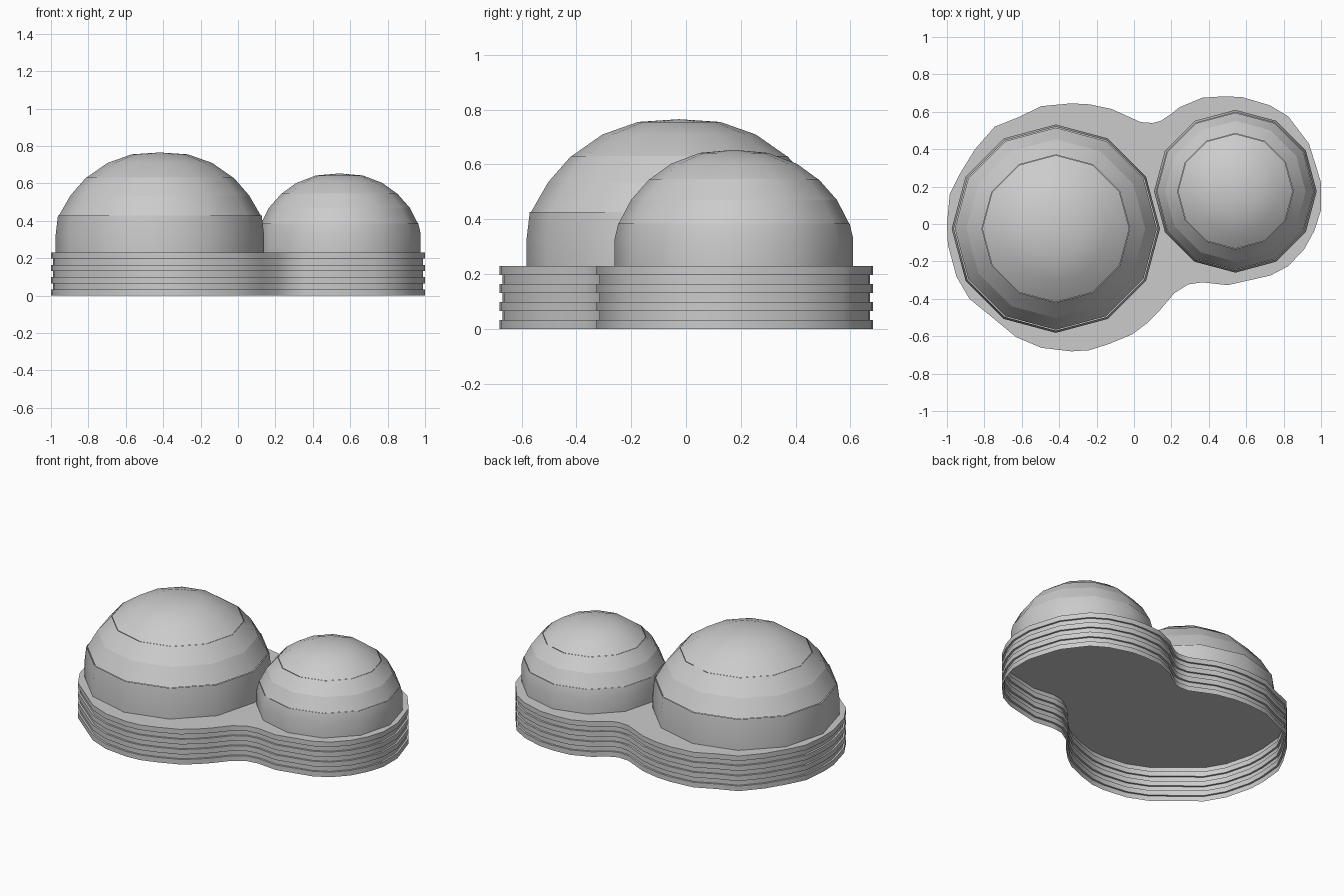
import bpy, bmesh, math
from mathutils import Vector

if "Cube" in bpy.data.objects:
    bpy.data.objects.remove(bpy.data.objects["Cube"])


def finish(name, bm, angle):
    me = bpy.data.meshes.new(name)
    bm.to_mesh(me)
    bm.free()
    ob = bpy.data.objects.new(name, me)
    bpy.context.collection.objects.link(ob)
    bpy.ops.object.select_all(action='DESELECT')
    ob.select_set(True)
    bpy.context.view_layer.objects.active = ob
    bpy.ops.object.shade_smooth_by_angle(angle=math.radians(angle))
    return ob


def skin(bm, a, b):
    n = len(a)
    for i in range(n):
        j = (i + 1) % n
        bm.faces.new((a[i], a[j], b[j], b[i]))


def dome(name, cx, cy, bands, top, sides=12):
    """Open-bottomed dome; each band is shaded on its own, with a crease between."""
    bm = bmesh.new()
    for band in bands:
        rings = [[bm.verts.new((cx + r * math.cos(math.tau * i / sides),
                                cy + r * math.sin(math.tau * i / sides), z))
                  for i in range(sides)] for r, z in band]
        for a, b in zip(rings, rings[1:]):
            skin(bm, a, b)
    tip = bm.verts.new((cx, cy, top))
    for i in range(sides):
        bm.faces.new((rings[-1][i], rings[-1][(i + 1) % sides], tip))
    return finish(name, bm, 31)


# Ribbed base: rounded two-lobed outline, counter-clockwise from the left end
outline = [(-1, 0), (-.995, -.11), (-.95, -.28), (-.88, -.4), (-.745, -.51),
           (-.63, -.605), (-.495, -.662), (-.335, -.681), (-.24, -.675),
           (-.13, -.64), (-.01, -.59), (.07, -.53), (.135, -.465),
           (.215, -.37), (.29, -.323), (.365, -.312), (.5, -.327), (.62, -.3),
           (.73, -.275), (.825, -.225), (.91, -.135), (.965, -.035), (1, .075),
           (1, .22), (.97, .32), (.935, .43), (.825, .575), (.725, .635),
           (.58, .678), (.485, .683), (.365, .675), (.245, .625), (.2, .59),
           (.14, .55), (.1, .54), (.035, .545), (-.12, .615), (-.24, .64),
           (-.335, .645), (-.495, .63), (-.62, .57), (-.745, .52),
           (-.85, .4), (-.93, .27), (-.985, .16)]
pts = [Vector(p) for p in outline]
inner = []
for i, p in enumerate(pts):
    t = (pts[(i + 1) % len(pts)] - pts[i - 1]).normalized()
    inner.append(p + Vector((-t.y, t.x)) * 0.012)

# Hollow shell: ribbed wall and top plate, open underneath
bm = bmesh.new()
rings = []
layers, height = 7, 0.23
for k in range(layers):
    loop = inner if k % 2 else pts
    for z in (k, k + 1):
        rings.append([bm.verts.new((p.x, p.y, z * height / layers)) for p in loop])
for a, b in zip(rings, rings[1:]):
    skin(bm, a, b)
bm.faces.new(rings[-1])
finish("ribbed_base", bm, 30)

# Large and small faceted domes standing on the plate
dome("large_dome", -.418, -.025,
     [[(.557, .23), (.557, .325), (.545, .427)],
      [(.54, .427), (.478, .535)],
      [(.478, .535), (.395, .63)],
      [(.393, .63), (.28, .709), (.15, .755)]], .765)
dome("small_dome", .542, .175,
     [[(.435, .23), (.435, .33), (.422, .385)],
      [(.42, .385), (.376, .47)],
      [(.376, .47), (.309, .546)],
      [(.307, .546), (.23, .602), (.125, .642)]], .653)
